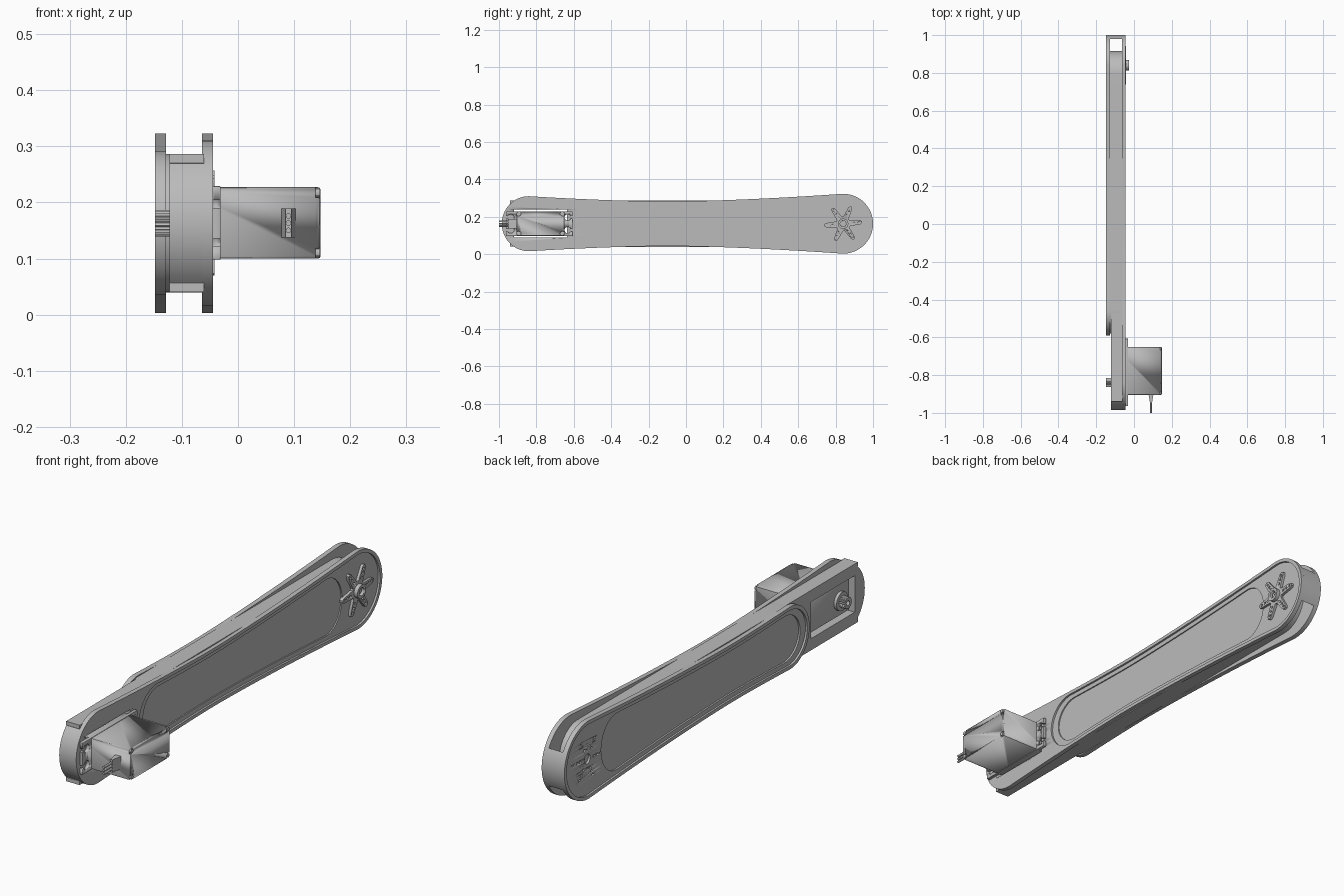
import bpy, bmesh, math
from mathutils import Matrix, Vector

cube = bpy.data.objects.get("Cube")
if cube:
    bpy.data.objects.remove(cube, do_unlink=True)

MID = 0.163          # height of the arm's centre line
SERVO_Y, HORN_Y = -0.84, 0.84

grey = bpy.data.materials.new("light_grey")
grey.use_nodes = True
grey.diffuse_color = (0.5, 0.5, 0.5, 1)
grey.node_tree.nodes["Principled BSDF"].inputs["Base Color"].default_value = (0.5, 0.5, 0.5, 1)


def finish(name, bm, smooth=True):
    bmesh.ops.recalc_face_normals(bm, faces=bm.faces)
    me = bpy.data.meshes.new(name)
    bm.to_mesh(me)
    bm.free()
    me.materials.append(grey)
    ob = bpy.data.objects.new(name, me)
    bpy.context.collection.objects.link(ob)
    activate(ob)
    if smooth:
        bpy.ops.object.shade_smooth_by_angle(angle=math.radians(30))
    return ob


def activate(ob):
    bpy.ops.object.select_all(action='DESELECT')
    ob.select_set(True)
    bpy.context.view_layer.objects.active = ob


def loft(name, layers):
    """Join (x, outline) layers of equal length and cap both ends."""
    bm = bmesh.new()
    rings = [[bm.verts.new((x, y, MID + z)) for y, z in pts] for x, pts in layers]
    for a, b in zip(rings, rings[1:]):
        for i in range(len(a)):
            j = (i + 1) % len(a)
            bm.faces.new((a[i], a[j], b[j], b[i]))
    bm.faces.new(rings[0])
    bm.faces.new(rings[-1])
    return finish(name, bm)


def add_box(bm, x, y, z):
    size = [b - a for a, b in (x, y, z)]
    mid = [(a + b) / 2 for a, b in (x, y, z)]
    m = Matrix.Translation(mid) @ Matrix.Diagonal((*size, 1))
    return bmesh.ops.create_cube(bm, size=1, matrix=m)["verts"]


def add_rod(bm, x0, x1, y, z, r, seg=24):
    m = Matrix.Translation(((x0 + x1) / 2, y, z)) @ Matrix.Rotation(math.pi / 2, 4, 'Y')
    bmesh.ops.create_cone(bm, cap_ends=True, segments=seg, radius1=r, radius2=r,
                          depth=x1 - x0, matrix=m)


def box(name, x, y, z, bevel=0.0):
    bm = bmesh.new()
    add_box(bm, x, y, z)
    if bevel:
        bmesh.ops.bevel(bm, geom=bm.edges[:], offset=bevel, segments=2, affect='EDGES', profile=0.5)
    return finish(name, bm)


def rods(name, specs, seg=24):
    bm = bmesh.new()
    for s in specs:
        add_rod(bm, *s, seg)
    return finish(name, bm)


def cut(ob, cutter):
    cutter.hide_render = True
    mod = ob.modifiers.new("cut", 'BOOLEAN')
    mod.object = cutter
    mod.operation = 'DIFFERENCE'
    mod.solver = 'EXACT'
    activate(ob)
    bpy.ops.object.modifier_apply(modifier=mod.name)
    bpy.data.objects.remove(cutter, do_unlink=True)


def half_width(y):
    """Waisted arm: wider towards both ends."""
    if y > -0.1:
        return 0.119 + 0.041 * ((y + 0.1) / 0.94) ** 1.6
    return 0.119 + 0.028 * ((-0.1 - y) / 0.74) ** 1.6


def outline(y0, y1, r0, r1, inset=0.0, width=half_width, n=24):
    """Rounded outline from y0 to y1 whose sides follow the width function."""
    a, b = y0 + r0, y1 - r1
    top = []
    for i in range(n):
        t = math.pi / 2 * i / n
        top.append((a - r0 * math.cos(t), (width(a) - inset) * math.sin(t)))
    for i in range(n):
        y = a + (b - a) * i / n
        top.append((y, width(y) - inset))
    for i in range(n + 1):
        t = math.pi / 2 * i / n
        top.append((b + r1 * math.sin(t), (width(b) - inset) * math.cos(t)))
    return top + [(y, -z) for y, z in reversed(top[1:-1])]


def arc(cy, r, half_angle, side, n=16):
    return [(cy + side * r * math.cos(t), r * math.sin(t))
            for t in (half_angle * (2 * i / n - 1) for i in range(n + 1))]


# Side plates, each with a stepped pocket
pocket = outline(-0.54, 0.75, 0.1, 0.1, 0.032)
full = outline(-0.985, 1.0, 0.145, 0.16)
step = outline(-0.575, 0.985, 0.115, 0.145, 0.014)
left_plate = loft("servo_side_plate", [(-0.064, full), (-0.045, full), (-0.045, step),
                                      (-0.053, step), (-0.053, pocket), (-0.058, pocket)])
short = outline(-0.59, 1.0, 0.125, 0.16)
cover = loft("cover_plate", [(-0.128, short), (-0.148, short), (-0.148, step),
                             (-0.140, step), (-0.140, pocket), (-0.133, pocket)])

# Core between the plates, front block and the wall closing the fork
core = outline(-0.58, 0.915, 0.12, 0.12, width=lambda y: 0.1235)
loft("arm_core", [(-0.13, core), (-0.061, core)])
nose = arc(SERVO_Y, 0.145, math.radians(47), -1)
block = nose + [(-0.94, 0.107), (-0.94, 0.123), (-0.45, 0.123),
                (-0.45, -0.123), (-0.94, -0.123), (-0.94, -0.107)]
servo_mount = loft("servo_mount", [(-0.122, block), (-0.061, block)])
wall = arc(HORN_Y, 0.16, math.radians(29), 1)
loft("fork_end_wall", [(-0.132, wall), (-0.06, wall)])

# Servo window
for part in (left_plate, servo_mount):
    cut(part, box("window_cutter", (-0.2, 0), (-0.92, -0.635), (0.088, 0.238)))

# Hole pattern and output horn
spokes = [math.radians(5 + 60 * k) for k in range(6)]


def hole_specs(x0, x1, radii, r):
    return [(x0, x1, HORN_Y + d * math.cos(a), MID + d * math.sin(a), r)
            for a in spokes for d in radii]


cut(cover, rods("hole_cutter", hole_specs(-0.16, -0.131, (0.045, 0.065, 0.085), 0.005)
                + [(-0.16, -0.131, HORN_Y, MID, 0.02)], 12))
star = []
for a in spokes:
    u, v = Vector((math.cos(a), math.sin(a))), Vector((-math.sin(a), math.cos(a)))
    for d, w in ((0.035, -0.016), (0.092, -0.011), (0.101, -0.005),
                 (0.101, 0.005), (0.092, 0.011), (0.035, 0.016)):
        p = u * d + v * w
        star.append((HORN_Y + p.x, p.y))
horn = loft("horn_star", [(-0.056, star), (-0.042, star)])
cut(horn, rods("hole_cutter", hole_specs(-0.05, -0.03, (0.05, 0.068, 0.086), 0.005), 12))
boss = rods("horn_boss", [(-0.055, -0.026, HORN_Y, MID, 0.028)])
cut(boss, rods("boss_cutter", [(-0.04, -0.01, HORN_Y, MID, 0.016)]))
rods("horn_screw", [(-0.045, -0.034, HORN_Y, MID, 0.01)], 12)

# Servo body with notched corners and screw heads
body = box("servo_body", (-0.108, 0.147), (-0.905, -0.65), (0.1, 0.227), 0.004)
corners = [(y, z) for y in (-0.895, -0.66) for z in (0.11, 0.217)]
cut(body, rods("corner_cutter", [(0.138, 0.16, y, z, 0.013) for y, z in corners], 16))
rods("servo_screws", [(0.13, 0.146, y, z, 0.008) for y, z in corners], 12)

# Mounting tabs with open screw slots
tabs = box("servo_tabs", (-0.045, -0.031), (-0.963, -0.607), (0.098, 0.229), 0.002)
slots = bmesh.new()
for sy, y in ((-1, -0.936), (1, -0.632)):
    for dz in (-0.034, 0.034):
        add_rod(slots, -0.06, -0.01, y, MID + dz, 0.017)
cut(tabs, finish("slot_cutter", slots))
bm = bmesh.new()
for sy, y in ((-1, -0.955), (1, -0.615)):
    for dz in (-0.034, 0.034):
        add_box(bm, (-0.06, -0.01), (y - 0.015, y + 0.015), (MID + dz - 0.007, MID + dz + 0.007))
cut(tabs, finish("slit_cutter", bm))

# Splined output shaft
rods("shaft_collar", [(-0.11, -0.122, SERVO_Y, MID, 0.038)])
spline = []
for i in range(40):
    r = 0.024 if i % 2 else 0.021
    t = 2 * math.pi * i / 40
    spline.append((SERVO_Y + r * math.cos(t), r * math.sin(t)))
shaft = loft("output_shaft", [(-0.115, spline), (-0.148, spline)])
cut(shaft, rods("shaft_cutter", [(-0.16, -0.13, SERVO_Y, MID, 0.01)], 12))

# Cable outlet: tapered strain relief and three wires
bm = bmesh.new()
for v in add_box(bm, (0.077, 0.103), (-0.95, -0.9), (0.137, 0.189)):
    if v.co.y < -0.92:
        v.co.x = 0.09 + (v.co.x - 0.09) * 0.4
finish("strain_relief", bm, smooth=False)
bm = bmesh.new()
for dz in (-0.013, 0, 0.013):
    m = Matrix.Translation((0.09, -0.965, MID + dz)) @ Matrix.Rotation(math.pi / 2, 4, 'X')
    bmesh.ops.create_cone(bm, cap_ends=True, segments=12, radius1=0.005, radius2=0.005,
                          depth=0.07, matrix=m)
finish("servo_wires", bm)
